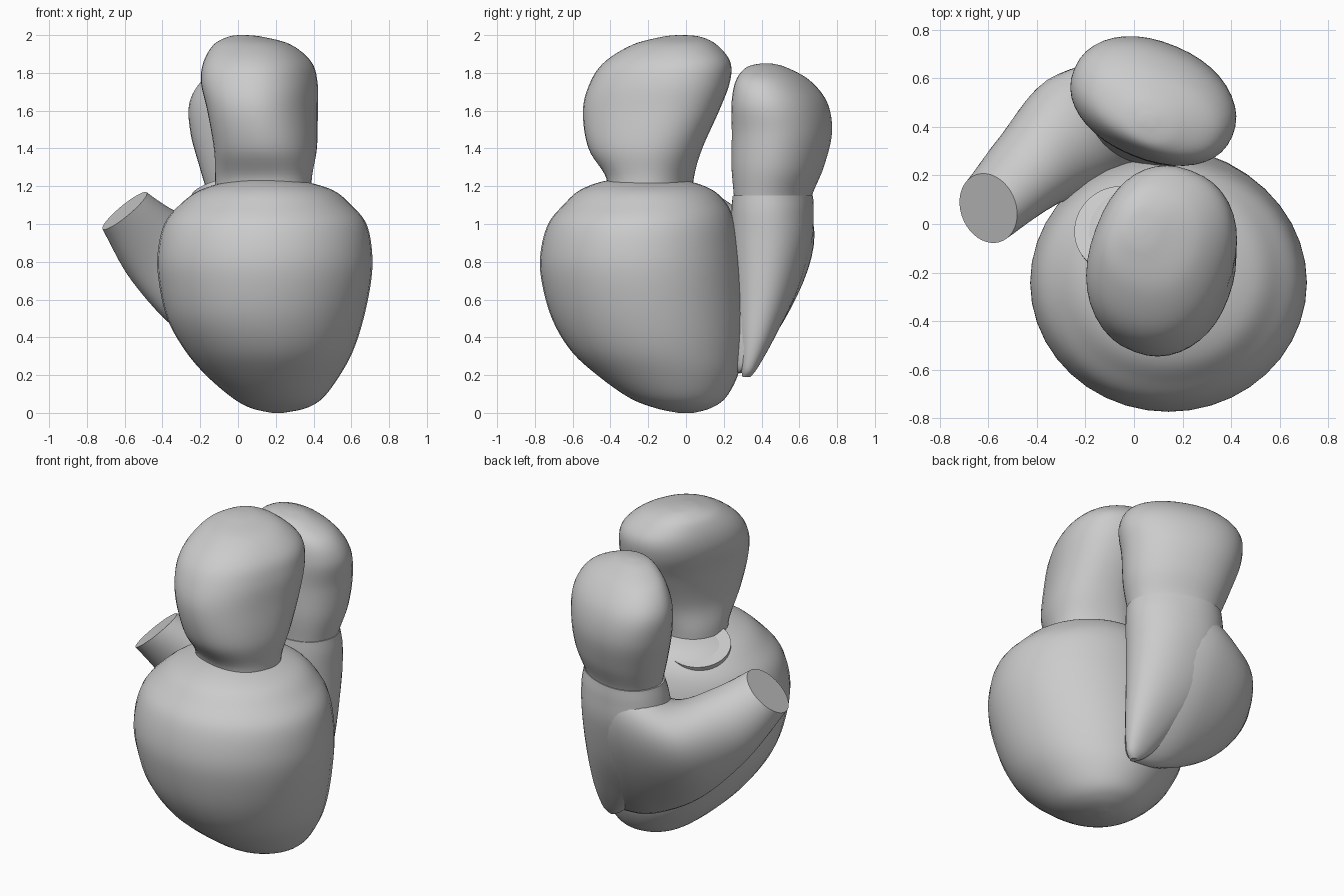
import bpy
import bmesh
import math
from mathutils import Vector

SIDES = 40
STEPS = 6

cube = bpy.data.objects.get("Cube")
if cube:
    bpy.data.objects.remove(cube, do_unlink=True)

grey = bpy.data.materials.new("plain_grey")
grey.use_nodes = True
tone = (0.6, 0.6, 0.6, 1)
grey.diffuse_color = tone
grey.node_tree.nodes["Principled BSDF"].inputs["Base Color"].default_value = tone


def blend(a, b, c, d, t):
    """Smooth curve through b and c."""
    return ((b * 2) + (c - a) * t + (a * 2 - b * 5 + c * 4 - d) * t * t
            + (b * 3 - a - c * 3 + d) * t ** 3) / 2


def smooth_stations(stations):
    """Add in-between stations; each is (centre, side axis, up axis)."""
    result = []
    last = len(stations) - 1
    for i in range(last):
        picks = [stations[min(max(j, 0), last)] for j in range(i - 1, i + 3)]
        for s in range(STEPS):
            result.append([blend(*vectors, s / STEPS) for vectors in zip(*picks)])
    result.append(stations[last])
    return result


def power(value, exponent):
    return math.copysign(abs(value) ** exponent, value)


def loft(name, stations, flare=0.0, exponent=1.0):
    """Skin closed rings along the stations and cap both ends."""
    bm = bmesh.new()
    rings = []
    for n, (centre, side, up) in enumerate(smooth_stations(stations)):
        grow = flare * min(1, n / (2 * STEPS))
        ring = []
        for k in range(SIDES):
            a = math.tau * k / SIDES
            c, s = power(math.cos(a), exponent), power(math.sin(a), exponent)
            ring.append(bm.verts.new(centre + side * c * (1 + grow * s) + up * s))
        rings.append(ring)
    for low, high in zip(rings, rings[1:]):
        for k in range(SIDES):
            j = (k + 1) % SIDES
            bm.faces.new((low[k], low[j], high[j], high[k]))
    bm.faces.new(rings[0])
    bm.faces.new(rings[-1])
    bmesh.ops.recalc_face_normals(bm, faces=bm.faces)
    mesh = bpy.data.meshes.new(name)
    bm.to_mesh(mesh)
    bm.free()
    mesh.materials.append(grey)
    obj = bpy.data.objects.new(name, mesh)
    bpy.context.collection.objects.link(obj)
    bpy.ops.object.select_all(action='DESELECT')
    obj.select_set(True)
    bpy.context.view_layer.objects.active = obj
    bpy.ops.object.shade_smooth_by_angle(angle=math.radians(40))


def level(z, left, right, front, back, turn=0.0):
    """Horizontal oval station from its extents."""
    c, s = math.cos(turn), math.sin(turn)
    rx, ry = (right - left) / 2, (back - front) / 2
    return (Vector(((left + right) / 2, (front + back) / 2, z)),
            Vector((c, s, 0)) * rx, Vector((-s, c, 0)) * ry)


def station(centre, side, up):
    return Vector(centre), Vector(side), Vector(up)


# Large front chamber
loft("large_ventricle", [
    level(0, .18, .24, -.04, .04),
    level(.025, .07, .36, -.16, .13),
    level(.08, -.03, .45, -.3, .21),
    level(.2, -.17, .54, -.47, .275),
    level(.33, -.28, .61, -.61, .3),
    level(.5, -.375, .665, -.71, .31),
    level(.7, -.42, .705, -.765, .3),
    level(.85, -.425, .71, -.77, .285),
    level(1, -.39, .68, -.73, .26),
    level(1.1, -.31, .6, -.65, .22),
    level(1.18, -.2, .5, -.56, .14),
    level(1.23, -.03, .33, -.42, .0),
    level(1.24, .1, .2, -.25, -.15),
])

# Upper front chamber
lean = -0.36
loft("front_atrium", [
    level(1.1, -.12, .39, -.41, .02, lean),
    level(1.24, -.12, .39, -.41, .03, lean),
    level(1.4, -.115, .405, -.515, .085, lean),
    level(1.6, -.14, .4, -.55, .18, lean),
    level(1.75, -.175, .4, -.51, .235, lean),
    level(1.86, -.165, .37, -.43, .235, lean),
    level(1.95, -.12, .27, -.28, .16, lean),
    level(1.99, -.05, .13, -.13, .08, lean),
    level(2, .0, .05, -.05, .0, lean),
], exponent=0.88)

# Upper back chamber
lean = -0.4
loft("back_atrium", [
    level(1.05, -.14, .34, .27, .64, lean),
    level(1.15, -.165, .36, .27, .65, lean),
    level(1.3, -.21, .4, .26, .71, lean),
    level(1.48, -.26, .42, .265, .75, lean),
    level(1.64, -.27, .43, .27, .72, lean),
    level(1.76, -.2, .36, .29, .63, lean),
    level(1.83, -.07, .2, .33, .52, lean),
    level(1.85, .03, .09, .4, .45, lean),
], exponent=0.92)

# Tapering back chamber under the upper one, with its rim
loft("back_ventricle", [
    level(.19, .25, .29, .3, .34),
    level(.24, .18, .325, .29, .38),
    level(.4, .04, .35, .27, .47),
    level(.65, -.15, .36, .25, .59, -.1),
    level(.9, -.2, .365, .24, .66, -.2),
    level(1.06, -.19, .37, .25, .665, -.3),
    level(1.15, -.175, .365, .265, .655, lean),
], exponent=0.92)

# Crescent passage from the open outlet around into the back chamber
loft("outlet_passage", [
    station((-.6, .065, 1.07), (-.045, .14, 0), (.11, .03, .1)),
    station((-.45, .21, .88), (-.11, .14, 0), (.08, .05, .2)),
    station((-.25, .35, .72), (-.12, .2, 0), (.03, .09, .31)),
    station((.0, .41, .69), (-.045, .21, 0), (0, .12, .44)),
    station((.2, .385, .67), (.03, .165, 0), (0, .1, .46)),
    station((.29, .36, .64), (.02, .09, 0), (0, .07, .41)),
    station((.32, .36, .64), (.01, .03, 0), (0, .05, .3)),
], flare=0.3)

# Flat cut vessel stub beside the front atrium
normal = Vector((-.2, .3, .93)).normalized()
side = normal.cross(Vector((0, 1, 0))).normalized() * .185
up = normal.cross(side)
top = Vector((-.065, -.02, 1.185))
loft("vessel_stub", [(top - normal * .2, side, up), (top, side, up)])
